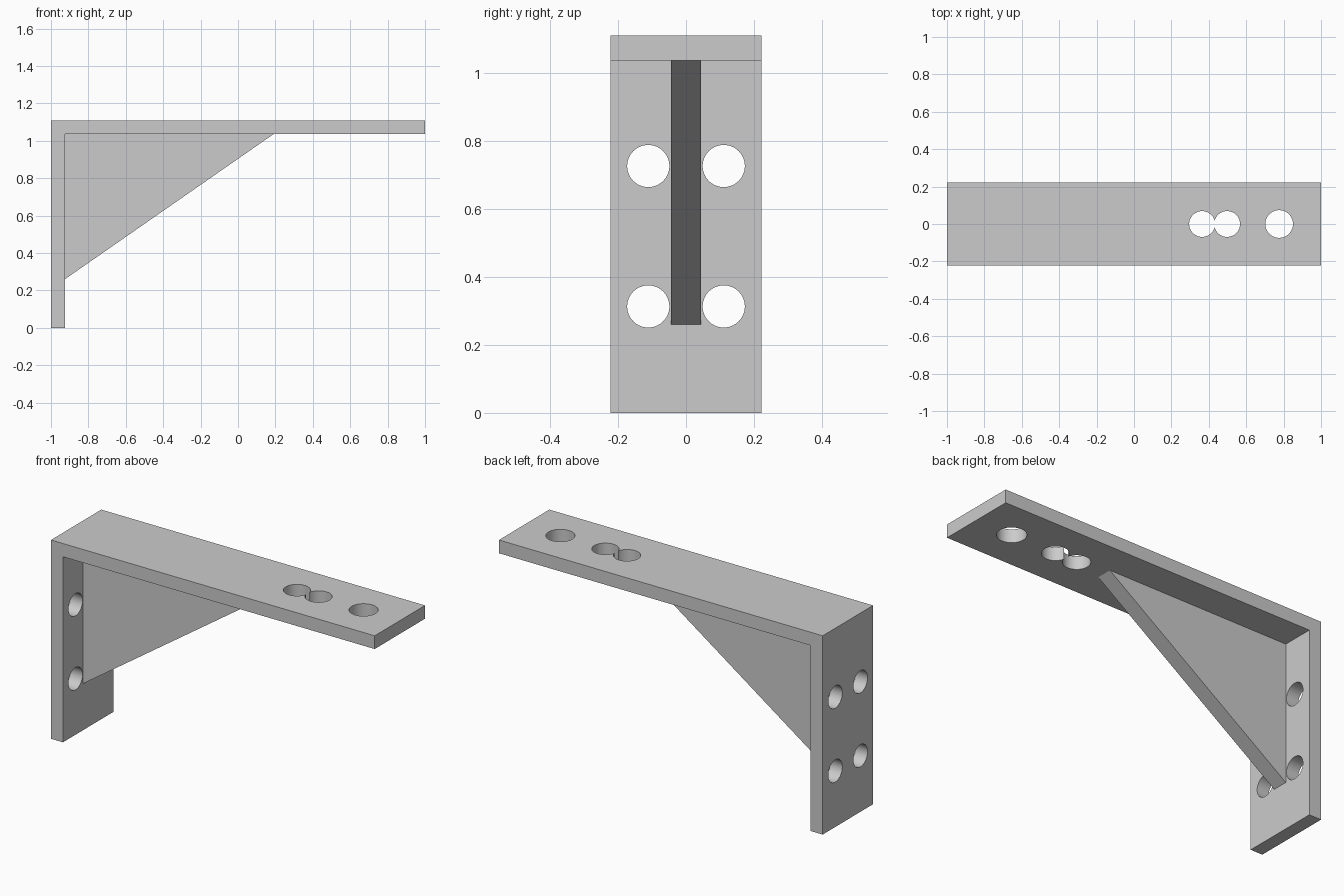
import bpy, bmesh, math
from mathutils import Vector

cube = bpy.data.objects.get("Cube")
if cube:
    bpy.data.objects.remove(cube, do_unlink=True)

# Main dimensions
HEIGHT, THICK, HALF_WIDTH, RIB_HALF = 1.11, 0.074, 0.222, 0.044
INNER_X, INNER_Z = -1 + THICK, HEIGHT - THICK

grey = bpy.data.materials.new("plain_grey")
grey.use_nodes = True
colour = (0.6, 0.6, 0.6, 1)
grey.diffuse_color = colour
grey.node_tree.nodes["Principled BSDF"].inputs["Base Color"].default_value = colour


def extrude_profile(name, points, half):
    """Extrude an outline in the xz plane symmetrically along y."""
    bm = bmesh.new()
    face = bm.faces.new([bm.verts.new((x, -half, z)) for x, z in points])
    new = bmesh.ops.extrude_face_region(bm, geom=[face])["geom"]
    bmesh.ops.translate(bm, vec=(0, 2 * half, 0),
                        verts=[v for v in new if isinstance(v, bmesh.types.BMVert)])
    bmesh.ops.recalc_face_normals(bm, faces=bm.faces)
    mesh = bpy.data.meshes.new(name)
    bm.to_mesh(mesh)
    bm.free()
    mesh.materials.append(grey)
    obj = bpy.data.objects.new(name, mesh)
    bpy.context.collection.objects.link(obj)
    return obj


def drill(obj, centre, radius, axis):
    """Cut a round through hole along the given axis."""
    turn = Vector(axis).to_track_quat("Z", "Y").to_euler()
    bpy.ops.mesh.primitive_cylinder_add(vertices=64, radius=radius, depth=THICK * 3,
                                        location=centre, rotation=turn)
    cutter = bpy.context.object
    cutter.name = "hole_cutter"
    cutter.hide_render = True
    cutter.data.materials.append(grey)
    cut = obj.modifiers.new("hole", "BOOLEAN")
    cut.operation, cut.solver, cut.object = "DIFFERENCE", "EXACT", cutter
    bpy.context.view_layer.objects.active = obj
    bpy.ops.object.modifier_apply(modifier=cut.name)
    bpy.data.objects.remove(cutter, do_unlink=True)


# L-shaped plate: wall leg and shelf arm
plate = extrude_profile("angle_plate", [
    (-1, 0), (INNER_X, 0), (INNER_X, INNER_Z),
    (1, INNER_Z), (1, HEIGHT), (-1, HEIGHT)], HALF_WIDTH)

# Screw holes in the wall leg
for y in (-0.111, 0.111):
    for z in (0.313, 0.726):
        drill(plate, (-1 + THICK / 2, y, z), 0.062, (1, 0, 0))

# Holes in the shelf arm, two of them just overlapping
for x, radius in ((0.364, 0.069), (0.498, 0.069), (0.776, 0.074)):
    drill(plate, (x, 0, HEIGHT - THICK / 2), radius, (0, 0, 1))

# Triangular stiffening rib
extrude_profile("support_rib", [
    (INNER_X, 0.26), (0.19, INNER_Z), (INNER_X, INNER_Z)], RIB_HALF)

# Smooth hole walls, crisp edges
bpy.ops.object.select_all(action="DESELECT")
plate.select_set(True)
bpy.context.view_layer.objects.active = plate
bpy.ops.object.shade_smooth_by_angle(angle=math.radians(30))
